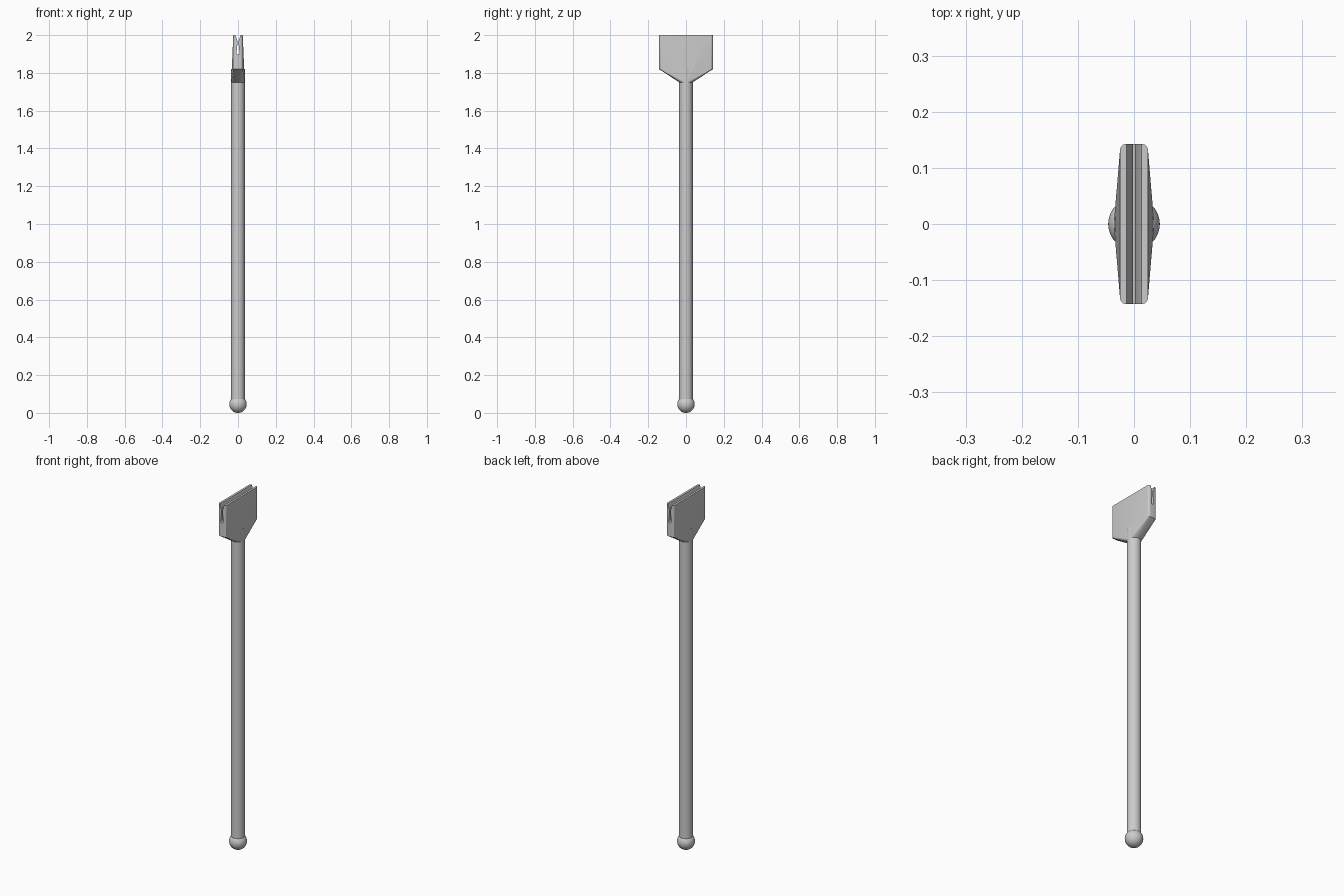
import bpy, bmesh
from math import sin, cos, pi, radians

if "Cube" in bpy.data.objects:
    bpy.data.objects.remove(bpy.data.objects["Cube"])

GREY = (0.6, 0.6, 0.6, 1)
mat = bpy.data.materials.new("plain grey")
mat.use_nodes = True
mat.diffuse_color = GREY
mat.node_tree.nodes["Principled BSDF"].inputs["Base Color"].default_value = GREY

SHAFT_R, BALL_R = 0.036, 0.046
HEAD_X, HEAD_Y, CORNER = 0.025, 0.143, 0.012
NECK_Z, SHOULDER_Z, TOP_Z = 1.75, 1.82, 2.0


def make(name, bm):
    bmesh.ops.recalc_face_normals(bm, faces=bm.faces)
    mesh = bpy.data.meshes.new(name)
    bm.to_mesh(mesh)
    bm.free()
    obj = bpy.data.objects.new(name, mesh)
    mesh.materials.append(mat)
    bpy.context.collection.objects.link(obj)
    return obj


def activate(obj):
    bpy.ops.object.select_all(action='DESELECT')
    obj.select_set(True)
    bpy.context.view_layer.objects.active = obj


def smooth(obj):
    activate(obj)
    bpy.ops.object.shade_smooth_by_angle(angle=radians(30))


def arc(cx, cy, r, start, end, n):
    angles = [radians(start + (end - start) * i / n) for i in range(n + 1)]
    return [(cx + r * cos(a), cy + r * sin(a)) for a in angles]


# Shaft, whose flat end shows on both sides of the head
bm = bmesh.new()
bmesh.ops.create_cone(bm, cap_ends=True, segments=40, radius1=SHAFT_R,
                      radius2=SHAFT_R, depth=SHOULDER_Z - BALL_R)
bmesh.ops.translate(bm, verts=bm.verts, vec=(0, 0, (SHOULDER_Z + BALL_R) / 2))
smooth(make("shaft", bm))

# Ball at the foot
bm = bmesh.new()
bmesh.ops.create_uvsphere(bm, u_segments=40, v_segments=24, radius=BALL_R)
bmesh.ops.translate(bm, verts=bm.verts, vec=(0, 0, BALL_R))
smooth(make("foot_ball", bm))

# Head: hull from the round neck to a rounded slab
slab = []
for sx, sy, start in ((1, 1, 0), (-1, 1, 90), (-1, -1, 180), (1, -1, 270)):
    slab += arc(sx * (HEAD_X - CORNER), sy * (HEAD_Y - CORNER), CORNER,
                start, start + 90, 6)
bm = bmesh.new()
for x, y in arc(0, 0, SHAFT_R, 0, 360, 40)[:-1]:
    bm.verts.new((x, y, NECK_Z))
for z in (SHOULDER_Z, TOP_Z):
    for x, y in slab:
        bm.verts.new((x, y, z))
bmesh.ops.convex_hull(bm, input=bm.verts)
bmesh.ops.dissolve_limit(bm, angle_limit=radians(0.5), verts=bm.verts, edges=bm.edges)
head = make("slotted_head", bm)

# Slot: flared mouth, narrow throat and a round-bottomed pocket
half = [(0.015, 2.01), (0.013, TOP_Z), (0.002, 1.965)]
profile = half + arc(0, 1.905, 0.008, 0, -180, 12) + [(-x, z) for x, z in reversed(half)]
bm = bmesh.new()
face = bm.faces.new([bm.verts.new((x, -0.2, z)) for x, z in profile])
extruded = bmesh.ops.extrude_face_region(bm, geom=[face])["geom"]
bmesh.ops.translate(bm, vec=(0, 0.4, 0),
                    verts=[v for v in extruded if isinstance(v, bmesh.types.BMVert)])
cutter = make("slot_cutter", bm)
cutter.hide_render = True

cut = head.modifiers.new("slot", 'BOOLEAN')
cut.operation = 'DIFFERENCE'
cut.solver = 'EXACT'
cut.object = cutter
activate(head)
bpy.ops.object.modifier_apply(modifier=cut.name)
bpy.data.objects.remove(cutter)
smooth(head)
